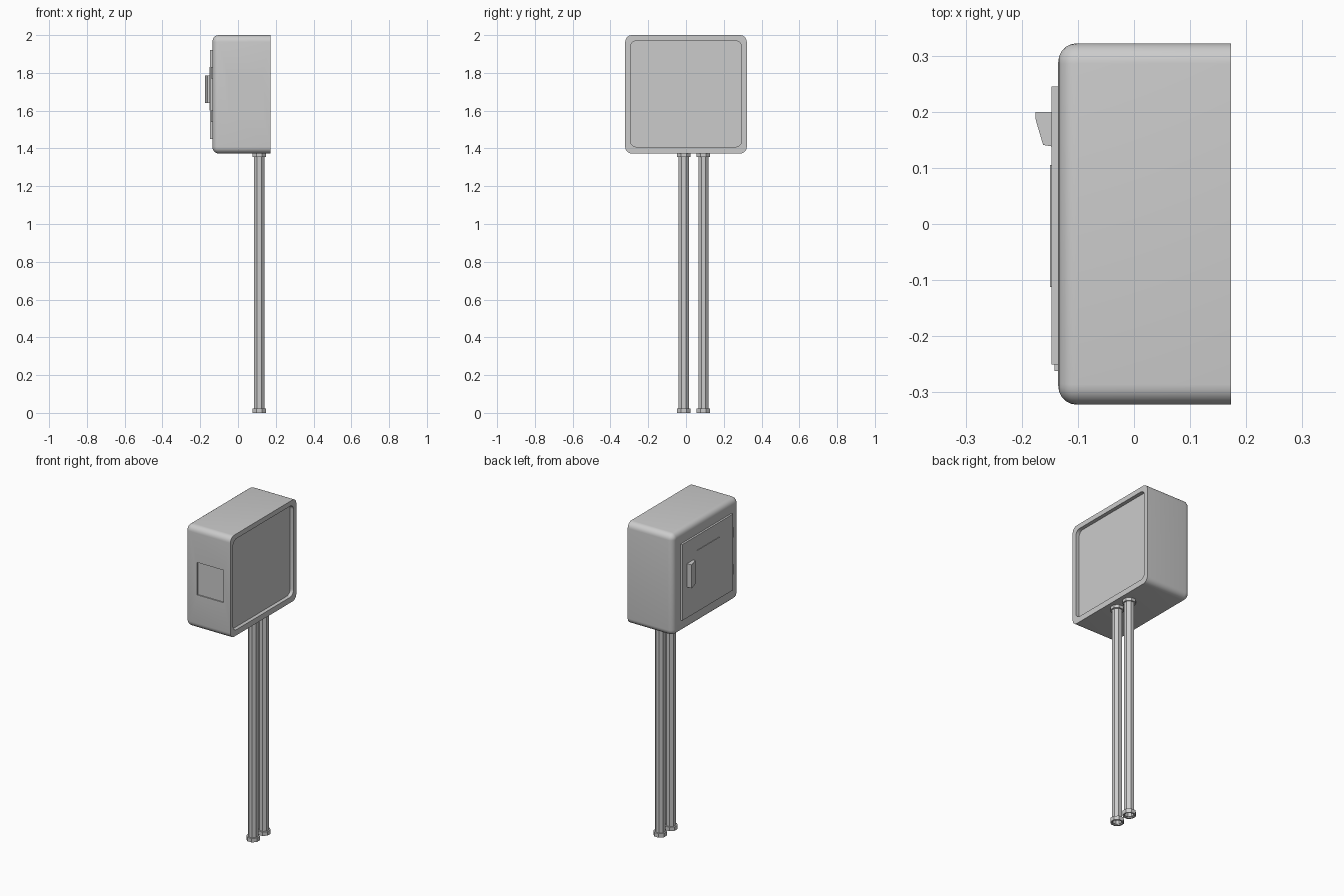
import bpy, bmesh, math
from mathutils import Vector

old = bpy.data.objects.get("Cube")
if old:
    bpy.data.objects.remove(old, do_unlink=True)

grey = bpy.data.materials.new("painted_grey")
grey.use_nodes = True
colour = (0.6, 0.6, 0.6, 1)
grey.diffuse_color = colour
grey.node_tree.nodes["Principled BSDF"].inputs["Base Color"].default_value = colour


def finish(name, bm):
    bmesh.ops.recalc_face_normals(bm, faces=bm.faces)
    mesh = bpy.data.meshes.new(name)
    bm.to_mesh(mesh)
    bm.free()
    mesh.materials.append(grey)
    obj = bpy.data.objects.new(name, mesh)
    bpy.context.collection.objects.link(obj)
    return obj


def box_bm(x, y, z):
    bm = bmesh.new()
    bmesh.ops.create_cube(bm, size=1)
    for v in bm.verts:
        v.co = Vector([a[0] if c < 0 else a[1] for a, c in zip((x, y, z), v.co)])
    return bm


def box(name, x, y, z):
    return finish(name, box_bm(x, y, z))


def round_box(name, x, y, z, radius, front_radius=0):
    """Box rounded about x, optionally also around its -x rim."""
    bm = box_bm(x, y, z)
    along = [e for e in bm.edges
             if abs(e.verts[0].co.x - e.verts[1].co.x) > 0.01]
    bmesh.ops.bevel(bm, geom=along, offset=radius, segments=6,
                    profile=0.5, affect='EDGES')
    if front_radius:
        rim = [e for e in bm.edges if all(v.co.x < x[0] + 1e-4 for v in e.verts)]
        bmesh.ops.bevel(bm, geom=rim, offset=front_radius, segments=5,
                        profile=0.5, affect='EDGES')
    return finish(name, bm)


def cut(target, cutter):
    mod = target.modifiers.new(cutter.name, 'BOOLEAN')
    mod.operation = 'DIFFERENCE'
    mod.solver = 'EXACT'
    mod.object = cutter
    cutter.hide_render = True
    cutter.hide_viewport = True
    bpy.context.view_layer.objects.active = target
    target.select_set(True)
    cutter.hide_viewport = False
    bpy.ops.object.modifier_apply(modifier=mod.name)
    bpy.data.objects.remove(cutter, do_unlink=True)


def extrude(name, outline, z0, z1):
    bm = bmesh.new()
    face = bm.faces.new([bm.verts.new((x, y, z0)) for x, y in outline])
    ext = bmesh.ops.extrude_face_region(bm, geom=[face])
    for v in ext["geom"]:
        if isinstance(v, bmesh.types.BMVert):
            v.co.z = z1
    return finish(name, bm)


def tube(name, x, y, z0, z1, outer, inner, sides=8):
    """Open tube with flat sides; radii are measured to the flats."""
    bm = bmesh.new()
    rings = []
    for r, z in ((outer, z0), (outer, z1), (inner, z1), (inner, z0)):
        r /= math.cos(math.pi / sides)
        angles = [2 * math.pi * (i + 0.5) / sides for i in range(sides)]
        rings.append([bm.verts.new((x + r * math.cos(a), y + r * math.sin(a), z))
                      for a in angles])
    for k in range(4):
        a, b = rings[k], rings[(k + 1) % 4]
        for i in range(sides):
            j = (i + 1) % sides
            bm.faces.new((a[i], a[j], b[j], b[i]))
    return finish(name, bm)


# Housing with a recessed back and a shallow side panel
housing = round_box("housing", (-0.135, 0.173), (-0.322, 0.322), (1.373, 2),
                    0.036, 0.033)
cut(housing, round_box("back_cutter", (0.15, 0.2), (-0.295, 0.295),
                       (1.408, 1.97), 0.034))
cut(housing, box("side_cutter", (-0.053, 0.127), (-0.35, -0.315), (1.585, 1.785)))
bpy.ops.object.select_all(action='DESELECT')
housing.select_set(True)
bpy.context.view_layer.objects.active = housing
bpy.ops.object.shade_smooth_by_angle(angle=math.radians(35))

# Door, raised centre plate and hinges
box("door", (-0.147, -0.13), (-0.25, 0.245), (1.45, 1.92))
box("door_plate", (-0.15, -0.14), (-0.112, 0.105), (1.6, 1.83))
for i, z in enumerate((1.57, 1.8)):
    box(f"hinge_{i + 1}", (-0.142, -0.13), (-0.262, -0.245), (z - 0.03, z + 0.03))

# Wedge handle
extrude("handle", [(-0.176, 0.2), (-0.145, 0.2), (-0.145, 0.138),
                   (-0.162, 0.141), (-0.175, 0.185)], 1.64, 1.785)

# Conduits with collars at both ends
for i, y in enumerate((-0.012, 0.092)):
    n = i + 1
    tube(f"conduit_{n}", 0.112, y, 0.006, 1.38, 0.027, 0.023)
    tube(f"bottom_collar_{n}", 0.112, y, 0, 0.024, 0.036, 0.027)
    tube(f"top_collar_{n}", 0.112, y, 1.355, 1.378, 0.036, 0.026)
